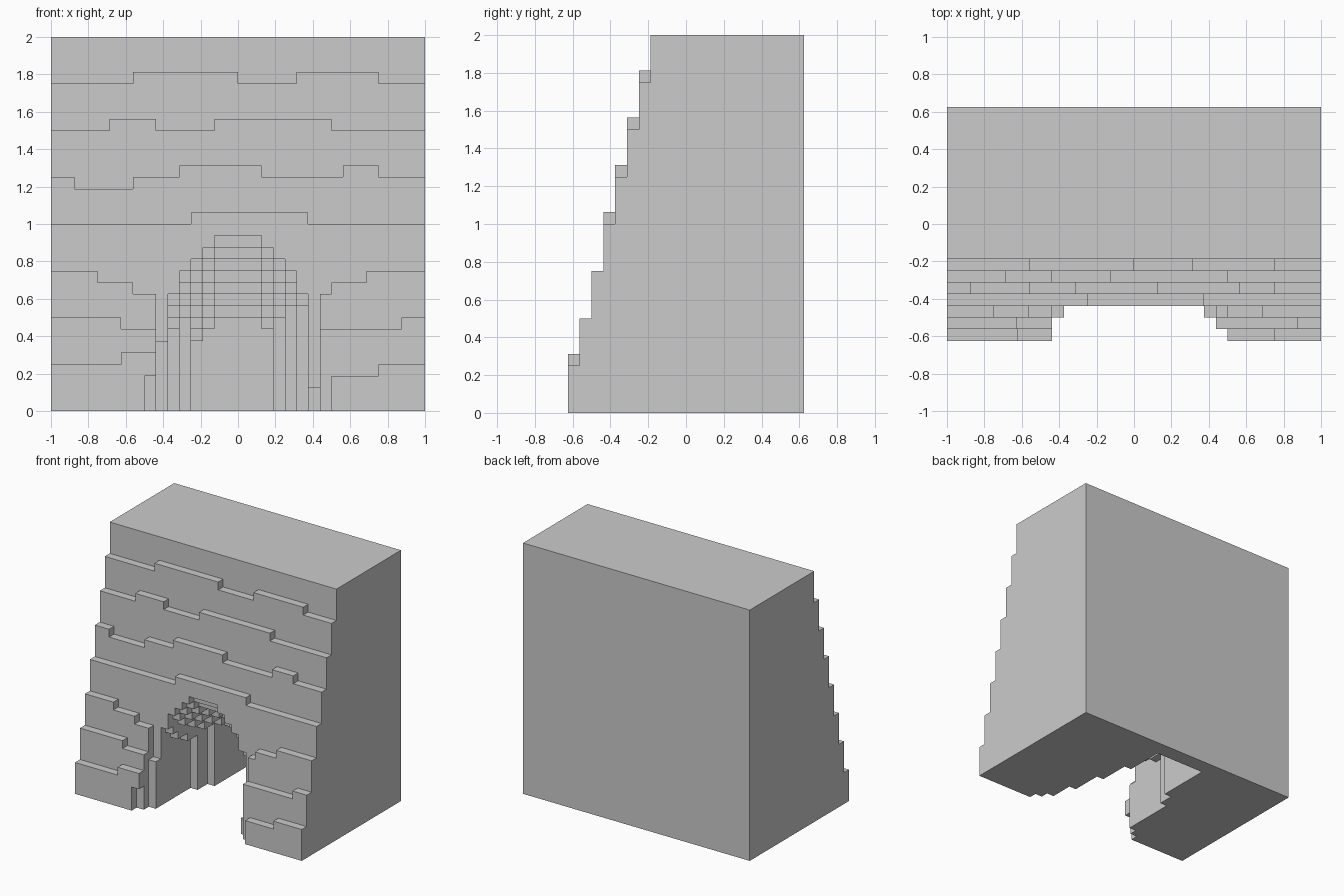
import bpy, bmesh

if "Cube" in bpy.data.objects:
    bpy.data.objects.remove(bpy.data.objects["Cube"])

U = 1 / 16            # block size
W, D, H = 16, 10, 32  # half width, half depth, height in blocks

# Stepped rock courses, front to back: (right end x, top z) runs starting at x = -16
COURSES = [
    [(-10, 4), (-7, 5), (8, 0), (12, 3), (16, 4)],
    [(-10, 8), (-7, 7), (7, 0), (14, 7), (16, 8)],
    [(-12, 12), (-9, 11), (-7, 10), (-6, 6), (6, 0), (7, 2), (8, 10), (11, 11), (16, 12)],
    [(-4, 16), (6, 17), (16, 16)],
    [(-14, 20), (-9, 19), (-5, 20), (2, 21), (9, 20), (12, 21), (16, 20)],
    [(-11, 24), (-7, 25), (-2, 24), (8, 25), (16, 24)],
    [(-9, 28), (0, 29), (5, 28), (12, 29), (16, 28)],
]

# Cave rings narrowing inward: (y end, ceiling z, left half width, right half width)
RINGS = [(-6, 15, 6, 6), (-5, 14, 6, 6), (-3, 13, 6, 5), (-1, 12, 6, 5),
         (1, 11, 5, 4), (3, 10, 4, 4), (5, 9, 4, 3), (8, 8, 4, 3)]


def course_top(x, y):
    k = y + D
    if k >= len(COURSES):
        return H
    return next(top for end, top in COURSES[k] if x < end)


def in_cave(x, y, z):
    # Small undercut at the foot of the left jamb
    if y == -10 and x == -8:
        return z < 3
    if y < -7:
        return False
    for end, top, left, right in RINGS:
        if y < end:
            if z >= top:
                return False
            drop = top - 1 - z
            arch = (2, 3, 4, 5, 5)[drop] if drop < 5 else 6
            return -min(arch, left) <= x < min(arch, right)
    return False


def solid(x, y, z):
    if not (-W <= x < W and -D <= y < D and 0 <= z < H):
        return False
    return z < course_top(x, y) and not in_cave(x, y, z)


# Outer skin of the block rock
filled = {(x, y, z) for x in range(-W, W) for y in range(-D, D)
          for z in range(H) if solid(x, y, z)}
bm = bmesh.new()
verts = {}


def vert(p):
    if p not in verts:
        verts[p] = bm.verts.new([c * U for c in p])
    return verts[p]


for cell in filled:
    for axis in range(3):
        for side in (0, 1):
            near = list(cell)
            near[axis] += 2 * side - 1
            if tuple(near) in filled:
                continue
            quad = []
            for a, b in ((0, 0), (1, 0), (1, 1), (0, 1)):
                p = list(cell)
                p[axis] += side
                p[(axis + 1) % 3] += a
                p[(axis + 2) % 3] += b
                quad.append(vert(tuple(p)))
            bm.faces.new(quad if side else quad[::-1])

# Merge flat areas into large faces
bmesh.ops.dissolve_limit(bm, angle_limit=0.01, verts=bm.verts[:], edges=bm.edges[:])
mesh = bpy.data.meshes.new("cliff_with_cave")
bm.to_mesh(mesh)
bm.free()
rock = bpy.data.objects.new("cliff_with_cave", mesh)
bpy.context.collection.objects.link(rock)
